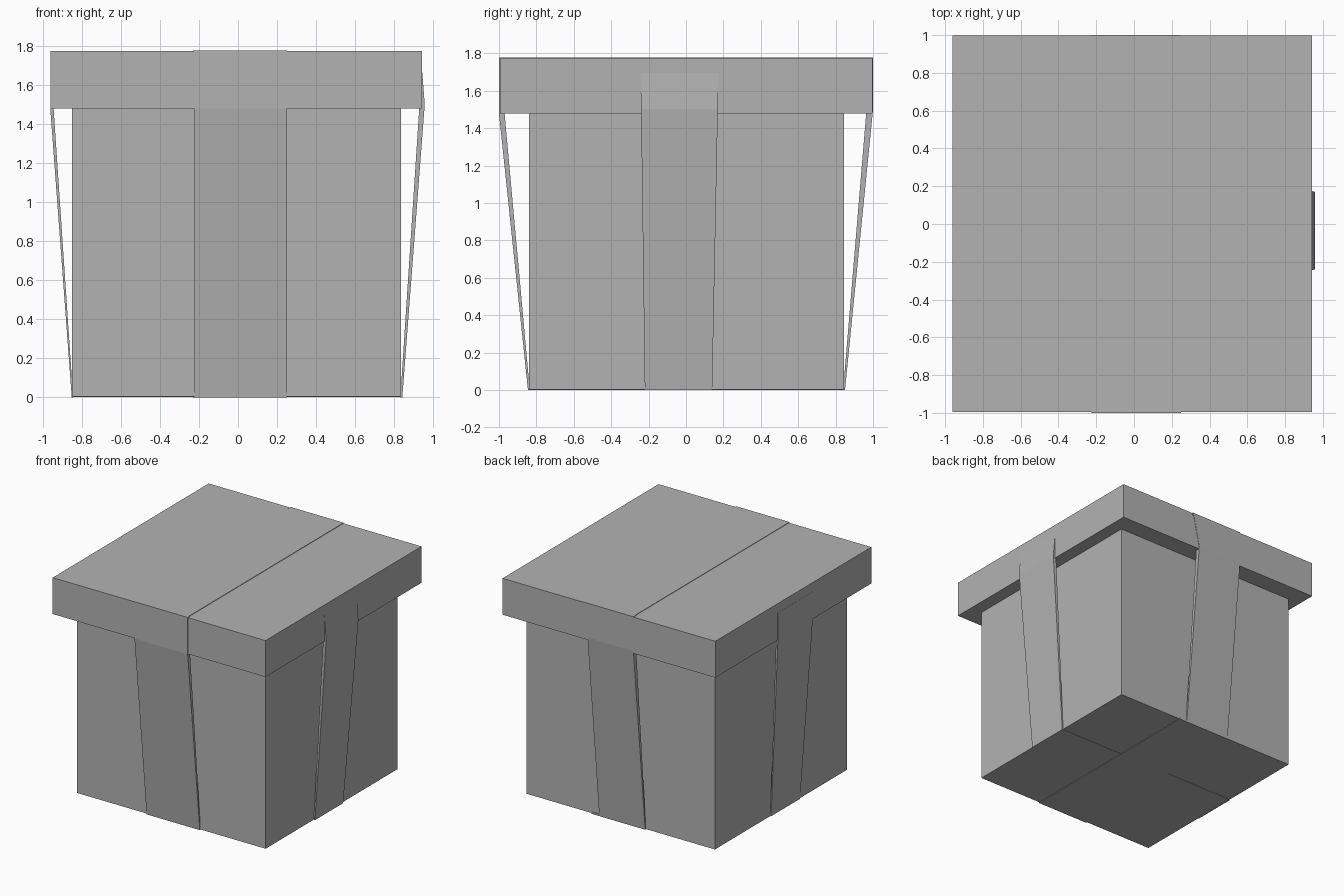
import bpy
import bmesh
from mathutils import Vector

cube = bpy.data.objects.get("Cube")
if cube:
    bpy.data.objects.remove(cube)

grey = bpy.data.materials.new("plain grey")
grey.use_nodes = True
COLOUR = (0.45, 0.45, 0.45, 1)
grey.diffuse_color = COLOUR
grey.node_tree.nodes["Principled BSDF"].inputs["Base Color"].default_value = COLOUR


def finish(name, bm):
    bmesh.ops.recalc_face_normals(bm, faces=bm.faces)
    mesh = bpy.data.meshes.new(name)
    bm.to_mesh(mesh)
    bm.free()
    mesh.materials.append(grey)
    bpy.context.collection.objects.link(bpy.data.objects.new(name, mesh))


def box(name, low, high):
    bm = bmesh.new()
    bmesh.ops.create_cube(bm, size=1)
    low, high = Vector(low), Vector(high)
    for v in bm.verts:
        v.co = (low + high) / 2 + v.co * (high - low)
    finish(name, bm)


def ribbon(name, out, across, sections):
    """Skin a band through sections of (outer, inner, height, start, end)."""
    out, across = Vector(out), Vector(across)
    bm = bmesh.new()
    rings = []
    for outer, inner, z, start, end in sections:
        corners = ((outer, start), (outer, end), (inner, end), (inner, start))
        rings.append([bm.verts.new(out * d + across * a + Vector((0, 0, z)))
                      for d, a in corners])
    for lower, upper in zip(rings, rings[1:]):
        for i in range(4):
            j = (i + 1) % 4
            bm.faces.new((lower[i], lower[j], upper[j], upper[i]))
    bm.faces.new(rings[0])
    bm.faces.new(rings[-1])
    finish(name, bm)


# Box and overhanging lid
box("box_body", (-0.85, -0.84, 0.004), (0.835, 0.845, 1.5))
box("lid", (-0.96, -0.995, 1.48), (0.942, 0.997, 1.774))

# Ribbons stretched from the foot of each wall to the lid
ribbon("front_ribbon", (0, -1, 0), (1, 0, 0), [
    (0.845, 0.835, 0, -0.225, 0.25),
    (1.0, 0.97, 1.48, -0.225, 0.25),
    (1.0, 0.97, 1.778, -0.225, 0.25)])
ribbon("back_ribbon", (0, 1, 0), (1, 0, 0), [
    (0.85, 0.84, 0, -0.23, 0.18),
    (1.0, 0.965, 1.5, -0.23, 0.18),
    (1.0, 0.965, 1.778, -0.23, 0.24)])
ribbon("left_ribbon", (1, 0, 0), (0, 1, 0), [
    (0.842, 0.832, 0, -0.22, 0.14),
    (0.957, 0.93, 1.5, -0.24, 0.17),
    (0.94, 0.92, 1.72, -0.245, 0.175)])
ribbon("right_ribbon", (-1, 0, 0), (0, 1, 0), [
    (0.852, 0.845, 0, -0.24, 0.13),
    (0.962, 0.945, 1.48, -0.245, 0.2),
    (0.961, 0.945, 1.7, -0.245, 0.2)])

# Ribbon crossing over the lid and under the base
box("top_ribbon", (-0.225, -1.0, 1.76), (0.245, 1.0, 1.778))
box("base_ribbon", (-0.225, -0.845, 0), (0.25, 0.85, 0.015))
box("base_cross_ribbon", (-0.85, -0.22, 0.002), (0.84, 0.14, 0.015))
